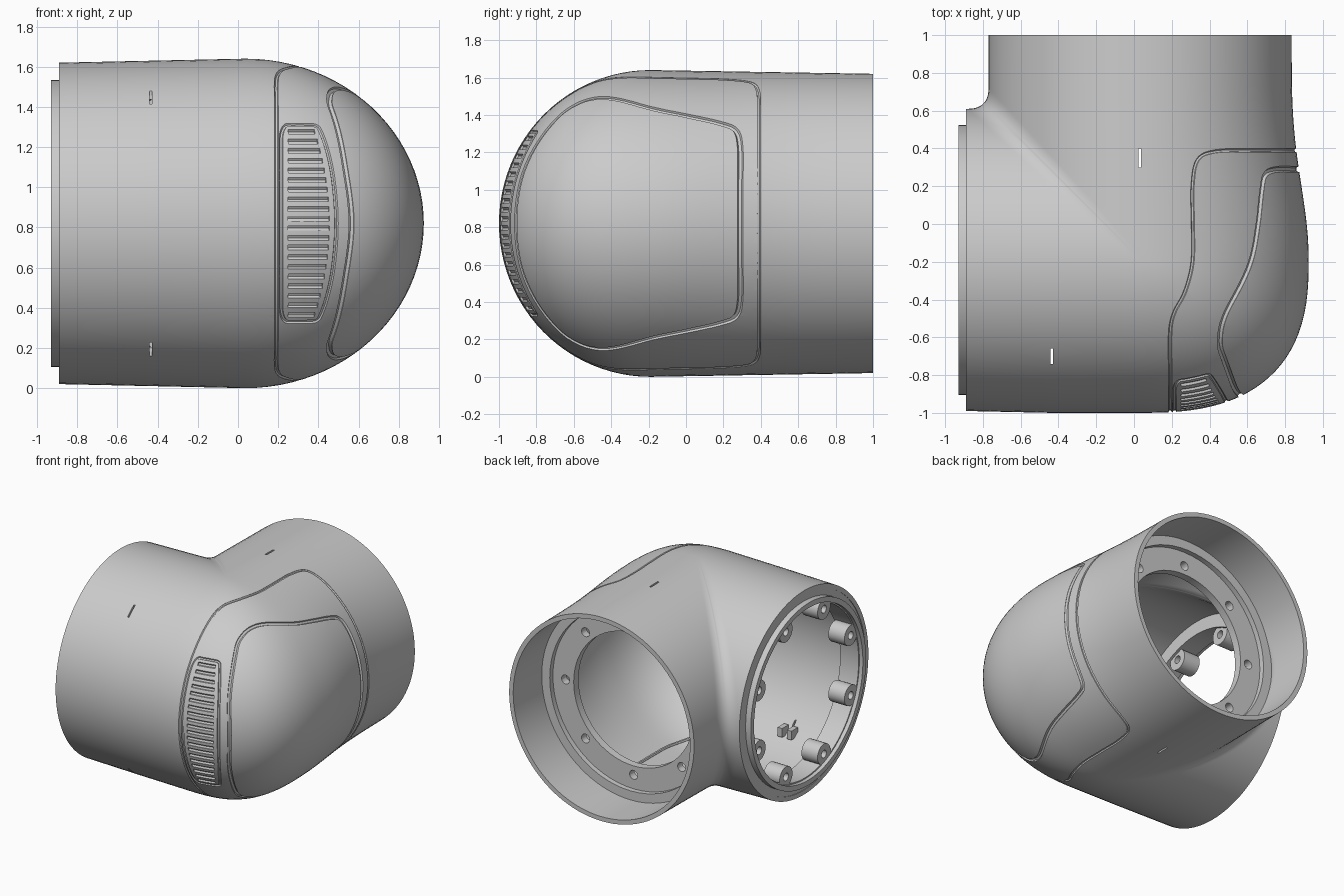
import bpy, bmesh
from math import sin, cos, pi, sqrt
from mathutils import Vector, Matrix

if "Cube" in bpy.data.objects:
    bpy.data.objects.remove(bpy.data.objects["Cube"])

XC, YC, ZC = 0.035, -0.19, 0.82      # crossing point of the two tube axes
X0, Y1 = -0.89, 1.0                  # open ends of the two tubes
A, B, H, N = 0.89, 0.81, 0.82, 2.6   # dome half sizes and plan roundness
NL, ND, NV, WALL = 18, 24, 96, 0.035


def finish(name, bm, smooth=True):
    bmesh.ops.recalc_face_normals(bm, faces=bm.faces)
    me = bpy.data.meshes.new(name)
    bm.to_mesh(me)
    bm.free()
    ob = bpy.data.objects.new(name, me)
    bpy.context.collection.objects.link(ob)
    if smooth:
        shade(ob)
    return ob


def shade(ob):
    bpy.ops.object.select_all(action='DESELECT')
    ob.select_set(True)
    bpy.context.view_layer.objects.active = ob
    bpy.ops.object.shade_smooth_by_angle(angle=0.6)


def cut(ob, cutter):
    mod = ob.modifiers.new("cut", 'BOOLEAN')
    mod.operation, mod.solver, mod.object = 'DIFFERENCE', 'EXACT', cutter
    bpy.ops.object.select_all(action='DESELECT')
    ob.select_set(True)
    bpy.context.view_layer.objects.active = ob
    bpy.ops.object.modifier_apply(modifier=mod.name)
    bpy.data.objects.remove(cutter)
    shade(ob)


# ---- shape of the elbow surface
def side_radius(y):
    t = max(0, (y - YC) / (Y1 - YC))
    return 0.80 + 0.09 * ((1 + cos(pi * t)) / 2) ** 2


def path(phi, w):
    """One lengthwise line of the elbow, from the left end to the back end."""
    c, sz = cos(phi), sin(phi)
    if abs(c) < 1e-6:
        c = 0
    s, pts = abs(c), []
    if c >= 0:
        for i in range(NL):
            t = i / NL
            pts.append((X0 + (XC - X0) * t, YC - s * (0.80 + 0.01 * min(1, 2 * t) - w)))
        for i in range(ND + 1):
            a = pi / 2 * i / ND
            pts.append((XC + (A - w) * s * max(0, sin(a)) ** (2 / N),
                        YC - (B - w) * s * max(0, cos(a)) ** (2 / N)))
        for i in range(1, NL + 1):
            y = YC + (Y1 - YC) * i / NL
            pts.append((XC + s * (side_radius(y) - w), y))
    else:
        cx, cy = XC - (0.805 - w) * s, YC + (0.80 - w) * s
        r = 0.11 * sqrt(s)
        for i in range(NL):
            pts.append((X0 + (cx - r - X0) * i / NL, cy))
        for i in range(ND + 1):
            t = i / ND
            pts.append((cx - r * (1 - t) ** 2, cy + r * t * t))
        for i in range(1, NL + 1):
            pts.append((cx, cy + r + (Y1 - cy - r) * i / NL))
    out = []
    for x, y in pts:
        drop = max(0, (XC - x) / (XC - X0), (y - YC) / (Y1 - YC)) if c >= 0 else \
            max(0, min((XC - x) / (XC - X0), 1) if y - YC < XC - x else (y - YC) / (Y1 - YC))
        out.append(Vector((x, y, ZC + sz * (H - 0.02 * drop - w))))
    return out


def onto(p):
    """Push a point (x, y, height from axis) onto the outer surface."""
    dx, dy, dz = p[0] - XC, p[1] - YC, p[2]
    if dy > 0:
        rz = H - 0.02 * dy / (Y1 - YC)
        k = 1 / sqrt((dx / side_radius(p[1])) ** 2 + (dz / rz) ** 2)
        return Vector((XC + dx * k, p[1], ZC + dz * k))
    s = ((abs(dx) / A) ** N + (abs(dy) / B) ** N) ** (1 / N)
    k = 1 / sqrt(s * s + (dz / H) ** 2)
    return Vector((XC + dx * k, YC + dy * k, ZC + dz * k))


def front(x, dz):
    s = sqrt(1 - (dz / H) ** 2)
    return (x, YC - B * (s ** N - ((x - XC) / A) ** N) ** (1 / N), dz)


def loop(half, steps=6):
    """Mirror half an outline top to bottom and round it over the surface."""
    pts = [Vector(p) for p in half]
    pts += [Vector((p[0], p[1], -p[2])) for p in half[-2:0:-1]]
    n, out = len(pts), []
    for i in range(n):
        a, b, c, d = (pts[(i + k) % n] for k in (-1, 0, 1, 2))
        for j in range(steps):
            t = j / steps
            out.append(onto(0.5 * (2 * b + (c - a) * t + (2 * a - 5 * b + 4 * c - d) * t * t
                                   + (3 * b - a - 3 * c + d) * t ** 3)))
    return out


def tubes(name, lines, r, closed=True):
    cu = bpy.data.curves.new(name, 'CURVE')
    cu.dimensions, cu.bevel_depth, cu.bevel_resolution = '3D', r, 1
    cu.use_fill_caps = True
    for line in lines:
        sp = cu.splines.new('POLY')
        sp.points.add(len(line) - 1)
        for q, p in zip(sp.points, line):
            q.co = (*p, 1)
        sp.use_cyclic_u = closed
    tmp = bpy.data.objects.new("tmp", cu)
    bpy.context.collection.objects.link(tmp)
    bpy.context.view_layer.update()
    me = bpy.data.meshes.new_from_object(tmp.evaluated_get(bpy.context.evaluated_depsgraph_get()))
    bpy.data.objects.remove(tmp)
    bm = bmesh.new()
    bm.from_mesh(me)
    bmesh.ops.remove_doubles(bm, verts=bm.verts, dist=1e-5)
    return finish(name, bm)


def lathe(name, profile, axis, centre, seg=64):
    """Revolve a closed (radius, position) profile about the x or y axis."""
    bm, rows = bmesh.new(), []
    for i in range(seg):
        a = 2 * pi * i / seg
        rows.append([bm.verts.new((t, centre[0] + r * cos(a), centre[1] + r * sin(a)) if axis == 'x'
                                  else (centre[0] + r * cos(a), t, centre[1] + r * sin(a)))
                     for r, t in profile])
    n = len(profile)
    for i in range(seg):
        p, q = rows[i], rows[(i + 1) % seg]
        for j in range(n):
            bm.faces.new((p[j], p[(j + 1) % n], q[(j + 1) % n], q[j]))
    return finish(name, bm)


def boxes(name, items):
    bm = bmesh.new()
    for pos, size in items:
        bmesh.ops.create_cube(bm, size=1, matrix=Matrix.Translation(pos) @ Matrix.Diagonal((*size, 1)))
    return finish(name, bm, False)


# ---- hollow elbow housing
bm, rows = bmesh.new(), []
for i in range(NV):
    phi = 2 * pi * i / NV
    rows.append([bm.verts.new(p) for p in path(phi, 0) + path(phi, WALL)[::-1]])
n = len(rows[0])
for i in range(NV):
    p, q = rows[i], rows[(i + 1) % NV]
    for j in range(n):
        bm.faces.new((p[j], p[(j + 1) % n], q[(j + 1) % n], q[j]))
bmesh.ops.remove_doubles(bm, verts=bm.verts, dist=1e-4)
housing = finish("elbow_housing", bm)

# ---- panel grooves, vent frame and vent slots
outer = loop([(.19, -.99, 0), (.19, -.93, .3), (.19, -.8, .52), (.19, -.6, .7), (.21, -.48, .76),
              (.27, -.36, .78), (.31, -.2, .78), (.31, 0, .77), (.31, .2, .77), (.34, .34, .76),
              (.43, .385, .7), (.6, .39, .57), (.75, .39, .38), (.83, .39, .2), (.86, .39, 0)])
dome = loop([(.55, -.89, 0), (.52, -.85, .27), (.46, -.7, .5), (.44, -.6, .6), (.47, -.45, .64),
             (.6, -.2, .6), (.65, 0, .57), (.67, .18, .53), (.70, .265, .5), (.76, .29, .4),
             (.85, .29, .2), (.88, .29, 0)])
frame = loop([front(*p) for p in [(.215, 0), (.215, .15), (.215, .3), (.215, .43), (.235, .485),
              (.28, .49), (.34, .49), (.39, .485), (.415, .45), (.46, .3), (.482, .15), (.49, 0)]])
slots = []
for i in range(20):
    dz = -0.456 + 0.048 * i
    x1 = 0.455 - 0.35 * dz * dz
    slots.append([onto(front(0.25 + (x1 - 0.25) * k / 6, dz)) for k in range(7)])
cut(housing, tubes("groove_cutter", [outer, frame], 0.010))
cut(housing, tubes("dome_cutter", [dome], 0.016))
cut(housing, tubes("vent_cutter", slots, 0.014, False))

# ---- narrow latch slots, with clips behind them
latch, clips = [], []
for m in (-1, 1):
    latch += [((-.435, -.7, ZC + m * .62), (.012, .08, .16)), ((.03, .35, ZC + m * .8), (.014, .1, .14))]
    for d in (-.04, .04):
        clips += [((-.435 + d, -.64, ZC + m * .60), (.04, .08, .07)),
                  ((.03 + d, .35, ZC + m * .755), (.03, .1, .05))]
cut(housing, boxes("latch_cutter", latch))
boxes("latch_clips", clips)

# ---- rib inside the wall along the panel seam
mid = Vector((XC, YC, ZC))
tubes("inner_rib", [[Vector((mid.x + (p.x - mid.x) * .955, p.y if p.y > YC else mid.y + (p.y - mid.y) * .955,
                             mid.z + (p.z - mid.z) * .955)) for p in outer]], 0.012)

# ---- bolted flange inside the back tube
flange = lathe("back_flange", [(.775, .64), (.70, .64), (.70, .60), (.52, .60), (.52, .54), (.775, .54)],
               'y', (XC, ZC))
bm = bmesh.new()
for k in range(8):
    a = k * pi / 4
    bmesh.ops.create_cone(bm, cap_ends=True, segments=20, radius1=.035, radius2=.035, depth=.3,
                          matrix=Matrix.Translation((XC + .59 * cos(a), .57, ZC + .59 * sin(a)))
                          @ Matrix.Rotation(pi / 2, 4, 'X'))
cut(flange, finish("bolt_cutter", bm, False))

# ---- stepped collar and screw bosses in the left tube
lathe("left_collar", [(.675, -.93), (.715, -.93), (.715, -.885), (.775, -.885), (.775, -.74), (.665, -.74),
                      (.665, -.90), (.675, -.90)], 'x', (YC, ZC))
for k in range(8):
    a = pi / 8 + k * pi / 4
    lathe("screw_boss_%d" % (k + 1), [(.03, -.90), (.08, -.90), (.08, -.76), (.03, -.76)], 'x',
          (YC + .615 * cos(a), ZC + .615 * sin(a)), 24)
